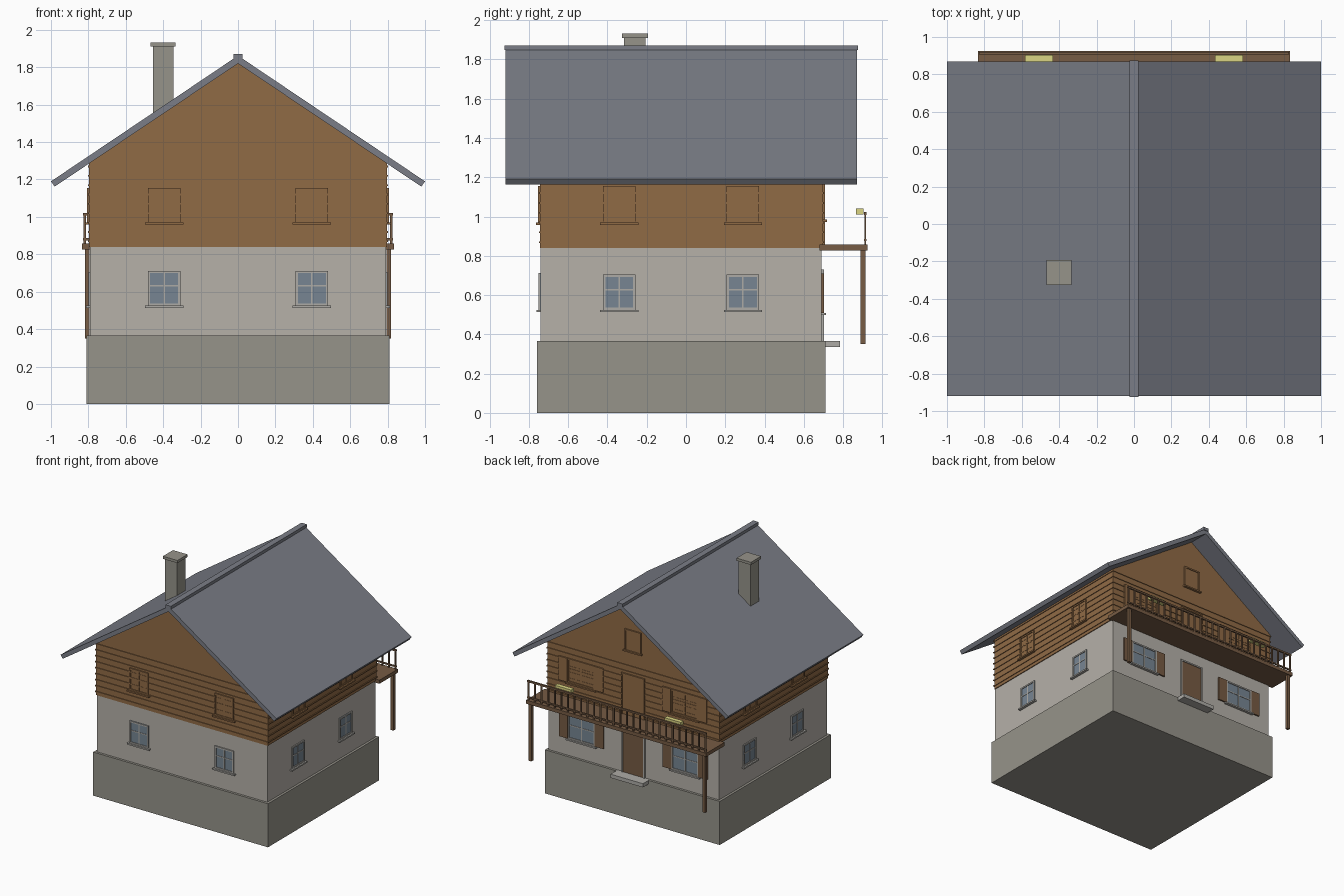
import bpy, bmesh
from mathutils import Vector

if "Cube" in bpy.data.objects:
    bpy.data.objects.remove(bpy.data.objects["Cube"])


def material(name, r, g, b):
    m = bpy.data.materials.new(name)
    m.diffuse_color = [(c / 255) ** 2.2 for c in (r, g, b)] + [1]
    m.use_nodes = True
    m.node_tree.nodes["Principled BSDF"].inputs["Base Color"].default_value = m.diffuse_color
    return m


STONE = material("plinth_stone", 149, 146, 137)
PLASTER = material("plaster", 180, 175, 167)
WOOD = material("timber", 143, 106, 71)
DARK = material("dark_timber", 118, 92, 70)
SLATE = material("slate", 122, 125, 134)
GLASS = material("glass", 118, 132, 145)
TRIM = material("trim", 172, 170, 165)
YELLOW = material("flowers", 218, 212, 130)


def finish(name, bm, mat):
    bmesh.ops.recalc_face_normals(bm, faces=bm.faces)
    me = bpy.data.meshes.new(name)
    bm.to_mesh(me)
    bm.free()
    me.materials.append(mat)
    ob = bpy.data.objects.new(name, me)
    bpy.context.collection.objects.link(ob)
    return ob


def boxes(name, mat, items):
    """One object from boxes given as (x0, x1, y0, y1, z0, z1)."""
    bm = bmesh.new()
    for x0, x1, y0, y1, z0, z1 in items:
        vs = bmesh.ops.create_cube(bm, size=1)["verts"]
        for v in vs:
            v.co = Vector(((x0 + x1) / 2 + v.co.x * (x1 - x0),
                           (y0 + y1) / 2 + v.co.y * (y1 - y0),
                           (z0 + z1) / 2 + v.co.z * (z1 - z0)))
    return finish(name, bm, mat)


def prism(name, mat, profile, y0, y1):
    """Extrude an xz profile along y."""
    bm = bmesh.new()
    f = bm.faces.new([bm.verts.new((x, y0, z)) for x, z in profile])
    ext = bmesh.ops.extrude_face_region(bm, geom=[f])["geom"]
    bmesh.ops.translate(bm, vec=(0, y1 - y0, 0),
                        verts=[v for v in ext if isinstance(v, bmesh.types.BMVert)])
    return finish(name, bm, mat)


def on_wall(side, wall, u0, u1, z0, z1, d):
    """Box on a wall, sunk a little and standing out by d."""
    if side in ("front", "left"):
        a, b = -wall - d, -wall + 0.01
    else:
        a, b = wall - 0.01, wall + d
    return (u0, u1, a, b, z0, z1) if side in ("front", "back") else (a, b, u0, u1, z0, z1)


def window(name, side, wall, u, z0, z1, w, timber=False, shutters=False, sill=True):
    f, h = 0.012, w / 2
    bar = z0 + (z1 - z0) * 0.57

    def B(a, b, c, e, d):
        return on_wall(side, wall, u + a, u + b, c, e, d)
    boxes(name + "_pane", WOOD if timber else GLASS, [B(-h, h, z0, z1, 0.004)])
    parts = [B(-h, -h + f, z0, z1, 0.01), B(h - f, h, z0, z1, 0.01),
             B(-h + f, h - f, z1 - f, z1, 0.01), B(-h + f, h - f, z0, z0 + f, 0.01),
             B(-0.004, 0.004, z0 + f, z1 - f, 0.008),
             B(-h + f, h - f, bar - 0.004, bar + 0.004, 0.007)]
    boxes(name + "_frame", WOOD if timber else TRIM, parts)
    if sill:
        boxes(name + "_sill", WOOD if timber else TRIM,
              [B(-h - 0.015, h + 0.015, z0 - 0.012, z0, 0.022)])
    if shutters:
        boxes(name + "_shutters", WOOD if timber else DARK,
              [B(s * (h + 0.04) - 0.04, s * (h + 0.04) + 0.04, z0, z1, 0.012) for s in (-1, 1)])


# Walls: plinth, plastered floor, timber floor with gables
boxes("plinth", STONE, [(-0.81, 0.81, -0.76, 0.71, 0, 0.365)])
boxes("ground_floor", PLASTER, [(-0.79, 0.79, -0.74, 0.69, 0.36, 0.845)])
prism("timber_floor", WOOD,
      [(-0.797, 0.84), (0.797, 0.84), (0.797, 1.287), (0, 1.822), (-0.797, 1.287)], -0.743, 0.697)

# Siding strips round the timber floor
p = 0.006
strips = []
for i in range(9):
    a, b = 0.865 + i * 0.05, 0.874 + i * 0.05
    strips += [(-0.797 - p, 0.797 + p, -0.743 - p, -0.735, a, b),
               (-0.797 - p, 0.797 + p, 0.69, 0.697 + p, a, b),
               (-0.797 - p, -0.79, -0.735, 0.69, a, b),
               (0.79, 0.797 + p, -0.735, 0.69, a, b)]
boxes("siding_strips", WOOD, strips)

# Roof slabs, ridge and chimney
for s, side in ((-1, "left"), (1, "right")):
    prism("roof_" + side, SLATE,
          [(0, 1.862), (s * 1.0, 1.19), (s * 0.98, 1.162), (0, 1.82)], -0.92, 0.87)
boxes("ridge_cap", SLATE, [(-0.025, 0.025, -0.925, 0.875, 1.847, 1.872)])
boxes("chimney", STONE, [(-0.455, -0.345, -0.315, -0.205, 1.48, 1.912)])
boxes("chimney_cap", STONE, [(-0.467, -0.333, -0.327, -0.193, 1.91, 1.932)])

# Windows on front and sides
for i, u in enumerate((-0.395, 0.395)):
    window(f"front_window_{i}", "front", 0.74, u, 0.525, 0.712, 0.175)
    window(f"front_upper_window_{i}", "front", 0.743, u, 0.97, 1.155, 0.175, timber=True)
for side in ("left", "right"):
    for i, u in enumerate((-0.34, 0.29)):
        window(f"{side}_window_{i}", side, 0.79, u, 0.525, 0.705, 0.165)
        window(f"{side}_upper_window_{i}", side, 0.797, u, 0.97, 1.155, 0.165, timber=True)

# Windows with shutters on the back, and the attic window
for i, u in enumerate((-0.48, 0.48)):
    window(f"back_window_{i}", "back", 0.69, u, 0.51, 0.71, 0.25, shutters=True)
    window(f"back_upper_window_{i}", "back", 0.697, u, 0.985, 1.185, 0.25, timber=True, shutters=True)
boxes("attic_window", WOOD, [on_wall("back", 0.697, -0.07, 0.07, 1.4, 1.575, 0.006)])
boxes("attic_window_frame", WOOD, [
    on_wall("back", 0.697, -0.075, -0.063, 1.4, 1.575, 0.012),
    on_wall("back", 0.697, 0.063, 0.075, 1.4, 1.575, 0.012),
    on_wall("back", 0.697, -0.063, 0.063, 1.563, 1.575, 0.012),
    on_wall("back", 0.697, -0.085, 0.085, 1.39, 1.402, 0.02)])

# Doors and step
for name, wall, z0, z1, mat, trim in (("door", 0.69, 0.365, 0.73, DARK, TRIM),
                                      ("balcony_door", 0.697, 0.857, 1.2, WOOD, WOOD)):
    boxes(name, mat, [on_wall("back", wall, -0.095, 0.095, z0, z1 - 0.012, 0.006)])
    boxes(name + "_frame", trim, [on_wall("back", wall, -0.108, -0.095, z0, z1, 0.012),
                                  on_wall("back", wall, 0.095, 0.108, z0, z1, 0.012),
                                  on_wall("back", wall, -0.095, 0.095, z1 - 0.012, z1, 0.012)])
boxes("door_step", TRIM, [(-0.15, 0.15, 0.69, 0.785, 0.335, 0.366)])

# Balcony floor, posts, railing and flower boxes
boxes("balcony_floor", DARK, [(-0.835, 0.835, 0.68, 0.925, 0.827, 0.857)])
boxes("balcony_posts", DARK, [(s * 0.806 - 0.013, s * 0.806 + 0.013, 0.889, 0.915, 0.35, 0.83)
                              for s in (-1, 1)])
boxes("balcony_rails", DARK, [(-0.83, 0.83, 0.906, 0.92, 1.008, 1.022),
                              (-0.83, 0.83, 0.907, 0.919, 0.875, 0.886)])
boxes("balusters", DARK, [(x - 0.006, x + 0.006, 0.908, 0.918, 0.855, 1.01)
                          for x in (-0.82 + 1.64 * i / 27 for i in range(28))])
boxes("flower_boxes", YELLOW, [(s * 0.508 - 0.075, s * 0.508 + 0.075, 0.867, 0.903, 1.01, 1.04)
                               for s in (-1, 1)])
